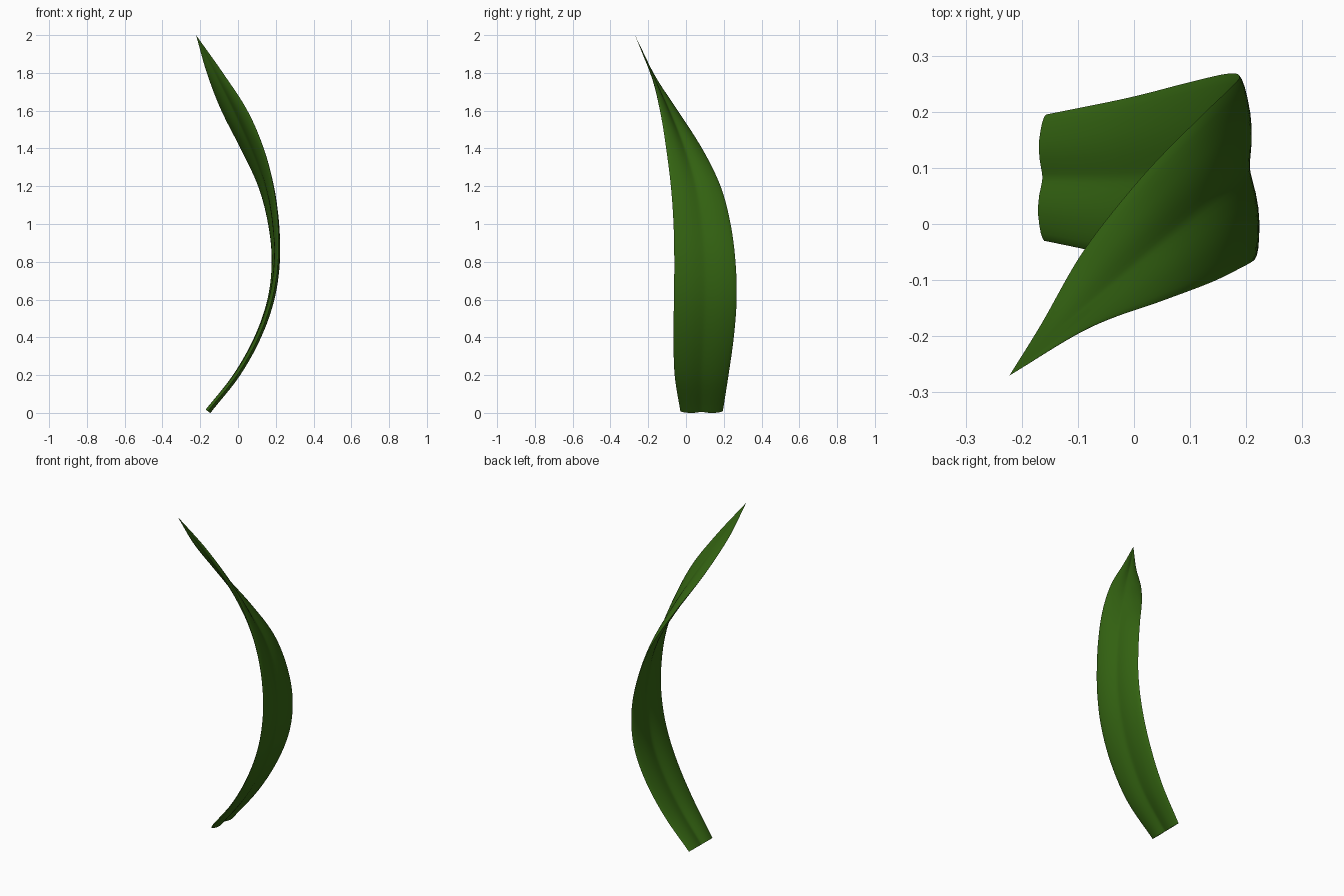
import bpy, bmesh
from mathutils import Vector

if "Cube" in bpy.data.objects:
    bpy.data.objects.remove(bpy.data.objects["Cube"])

# The two long margins of the blade, base to tip
EDGE_A = [(-.16, -.03, .009), (-.005, -.06, .2), (.108, -.066, .4), (.18, -.064, .6),
          (.212, -.062, .8), (.212, -.066, 1), (.187, -.08, 1.2), (.135, -.105, 1.4),
          (.05, -.137, 1.6), (-.08, -.185, 1.8), (-.222, -.27, 2)]
EDGE_B = [(-.157, .195, .009), (-.01, .225, .2), (.1, .253, .4), (.168, .268, .6),
          (.188, .262, .8), (.165, .236, 1), (.11, .183, 1.2), (.015, .085, 1.4),
          (-.088, -.045, 1.6), (-.165, -.178, 1.8), (-.222, -.27, 2)]
# Half thickness across half the width: margin, lobe, midrib groove
HALF = [(.02, .004), (.06, .008), (.12, .0115), (.2, .0145), (.28, .015),
        (.36, .0128), (.43, .009), (.47, .0068), (.5, .006)]
PROFILE = HALF + [(1 - t, h) for t, h in reversed(HALF[:-1])]
STEPS = 8


def spline(points):
    """Smooth curve through the points."""
    p = [Vector(q) for q in points]
    p = [2 * p[0] - p[1]] + p + [2 * p[-1] - p[-2]]
    out = []
    for i in range(1, len(p) - 2):
        a, b, c, d = p[i - 1:i + 3]
        for k in range(STEPS):
            t = k / STEPS
            out.append(.5 * (2 * b + (c - a) * t + (2 * a - 5 * b + 4 * c - d) * t * t
                             + (3 * b - a - 3 * c + d) * t ** 3))
    return out + [p[-2]]


# Leaf blade: grooved lens section swept between the margins
a, b = spline(EDGE_A), spline(EDGE_B)
bm = bmesh.new()
rings = []
for i in range(len(a) - 1):
    j = max(i - 1, 0)
    tangent = (a[i + 1] + b[i + 1]) - (a[j] + b[j])
    across = b[i] - a[i]
    normal = across.cross(tangent).normalized()
    s = min(1, across.length / .2)
    top = [a[i] + across * t + normal * h * s for t, h in PROFILE]
    low = [a[i] + across * t - normal * h * s for t, h in reversed(PROFILE)]
    rings.append([bm.verts.new(v) for v in [a[i]] + top + [b[i]] + low])
n = len(rings[0])
for r, q in zip(rings, rings[1:]):
    for k in range(n):
        bm.faces.new((r[k], r[(k + 1) % n], q[(k + 1) % n], q[k]))
tip = bm.verts.new(a[-1])
for k in range(n):
    bm.faces.new((rings[-1][k], rings[-1][(k + 1) % n], tip))
bm.faces.new(rings[0])
bmesh.ops.recalc_face_normals(bm, faces=bm.faces)

mesh = bpy.data.meshes.new("leaf_blade")
bm.to_mesh(mesh)
bm.free()
leaf = bpy.data.objects.new("leaf_blade", mesh)
bpy.context.collection.objects.link(leaf)
green = bpy.data.materials.new("leaf_green")
green.diffuse_color = (.035, .13, .006, 1)
green.use_nodes = True
green.node_tree.nodes["Principled BSDF"].inputs["Base Color"].default_value = green.diffuse_color
mesh.materials.append(green)
bpy.context.view_layer.objects.active = leaf
leaf.select_set(True)
bpy.ops.object.shade_smooth_by_angle(angle=1.0)
